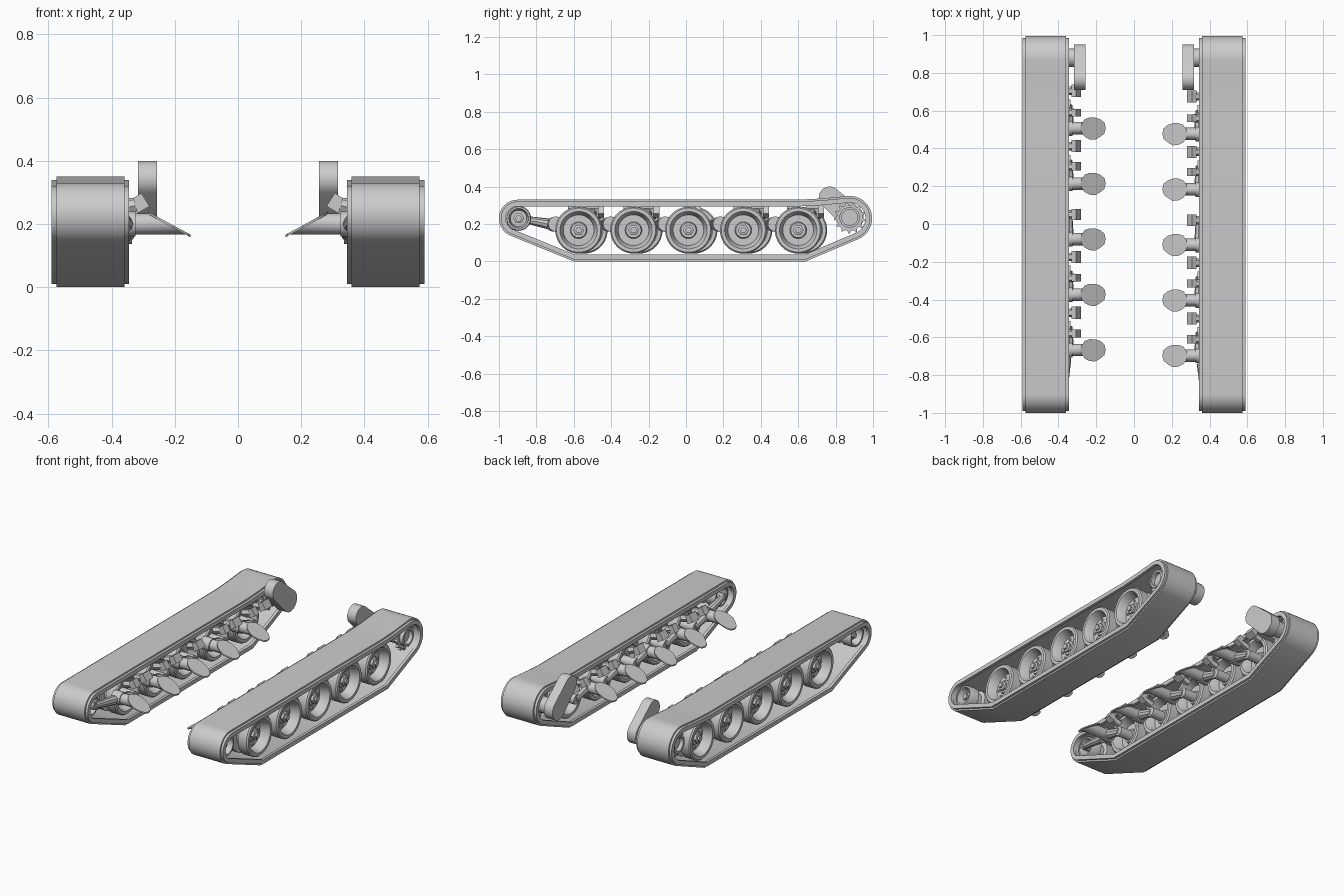
import bpy, bmesh, random
from math import sin, cos, pi, radians
from mathutils import Vector

cube = bpy.data.objects.get("Cube")
if cube:
    bpy.data.objects.remove(cube)

GREY = (0.6, 0.6, 0.6, 1)
steel = bpy.data.materials.new("grey_steel")
steel.use_nodes = True
steel.diffuse_color = GREY
steel.node_tree.nodes["Principled BSDF"].inputs["Base Color"].default_value = GREY


def loft(name, loops, side, cyclic=False):
    """Skin equal-length loops; cap the ends, or close the skin if cyclic."""
    bm = bmesh.new()
    rows = [[bm.verts.new((side * x, y, z)) for x, y, z in loop] for loop in loops]
    pairs = list(zip(rows, rows[1:]))
    if cyclic:
        pairs.append((rows[-1], rows[0]))
    else:
        bm.faces.new(rows[0])
        bm.faces.new(rows[-1])
    for a, b in pairs:
        for i in range(len(a)):
            bm.faces.new((a[i - 1], a[i], b[i], b[i - 1]))
    bmesh.ops.recalc_face_normals(bm, faces=bm.faces)
    mesh = bpy.data.meshes.new(name)
    bm.to_mesh(mesh)
    bm.free()
    mesh.materials.append(steel)
    mesh.shade_smooth()
    mesh.set_sharp_from_angle(angle=radians(32))
    ob = bpy.data.objects.new(name, mesh)
    bpy.context.collection.objects.link(ob)


def arc(cy, cz, r, a0, a1, n):
    return [(cy + r * cos(radians(a0 + (a1 - a0) * i / n)),
             cz + r * sin(radians(a0 + (a1 - a0) * i / n))) for i in range(n + 1)]


def at_x(points, x):
    return [(x, y, z) for y, z in points]


def prism(name, points, x0, x1, side):
    loft(name, [at_x(points, x0), at_x(points, x1)], side)


def circle(y, z, r, n):
    return arc(y, z, r, 0, 360 - 360 / n, n - 1)


def lathe(name, profile, y, z, side, n=32, cyclic=False):
    """Profile of (radius, x) turned about an axis along x."""
    loft(name, [at_x(circle(y, z, r, n), x) for r, x in profile], side, cyclic)


def bar(name, p, q, r0, r1, side, n=10):
    """Round tapered bar between two points."""
    p, q = Vector(p), Vector(q)
    rot = (q - p).to_track_quat('Z', 'Y')
    loft(name, [[c + rot @ Vector((r * cos(2 * pi * i / n), r * sin(2 * pi * i / n), 0))
                 for i in range(n)] for c, r in ((p, r0), (q, r1))], side)


def outline(d):
    """Track path in (y, z), moved inward by d."""
    return (arc(-0.9, 0.23, 0.1 - d, 90, 248, 18)
            + [(-0.6 + 0.2 * d, d), (0.64 - 0.2 * d, d)]
            + arc(0.875, 0.23, 0.12 - d, -67, 95, 18)
            + [(0.72, 0.336 - d), (0.6, 0.33 - d)])


def band(name, d0, d1, x0, x1, side):
    loft(name, [at_x(outline(d0), x0), at_x(outline(d0), x1),
                at_x(outline(d1), x1), at_x(outline(d1), x0)], side, True)


MID = 0.4675     # centre line of one track


def wheel(name, y, z, k, side):
    """Dished twin wheel with hub nut and ring of bolts."""
    half = [(0.04, 0.045), (0.045, 0.03), (0.082, 0.03), (0.095, 0.08), (0.1, 0.088),
            (0.118, 0.088), (0.125, 0.08), (0.125, 0.022), (0.085, 0.015)]
    prof = half + [(r, -x) for r, x in reversed(half)]
    lathe(name, [(r * k, MID + x) for r, x in prof], y, z, side, 40)
    lathe(name + "_nut", [(0.03, MID), (0.03, MID + 0.06), (0.018, MID + 0.064),
                          (0.018, MID + 0.075)], y, z, side, 6)
    for by, bz in circle(y, z, 0.063 * k, 8):
        prism(name + "_bolt", circle(by, bz, 0.008 * k, 6), MID + 0.02, MID + 0.037, side)


def tilted_block(name, y, w, side):
    """Stop block leaning inward above the swing arms."""
    section = [(0.28, 0.256), (0.306, 0.298), (0.332, 0.282), (0.318, 0.234)]
    loft(name, [[(x, y + s * w, z) for x, z in section] for s in (-1, 1)], side)


def flange(name, y, side):
    """Ragged slanted plate where the arm pivot meets the hull."""
    rng = random.Random(4)
    rim = [(cos(2 * pi * i / 14), sin(2 * pi * i / 14), rng.uniform(0.88, 1.03)) for i in range(14)]
    loft(name, [[(0.22 + 0.07 * u * k, y + 0.065 * v * k, 0.2 + 0.038 * u * k + t)
                 for u, v, k in rim] for t in (-0.004, 0.004)], side)


for side in (1, -1):
    shift = 0 if side > 0 else 0.03     # torsion bars stagger the two sides

    # Track belt and its edge rails
    band("track_belt", 0, 0.03, 0.36, 0.575, side)
    band("track_outer_rail", 0.01, 0.036, 0.572, 0.59, side)
    band("track_inner_rail", 0.01, 0.036, 0.345, 0.363, side)

    # Road wheels with trailing arms
    for i in range(5):
        y = 0.6 - 0.2935 * i + shift
        py = y - 0.123
        wheel("road_wheel", y, 0.167, 1, side)
        bar("axle", (0.335, y, 0.167), (MID, y, 0.167), 0.03, 0.03, side, 16)
        bar("swing_arm", (0.35, py, 0.2), (0.35, y, 0.167), 0.032, 0.024, side)
        prism("arm_pivot", circle(py, 0.2, 0.04, 14), 0.325, 0.385, side)
        # Pivot tube, cut off along the slanted flange
        ring = circle(py, 0.2, 0.033, 18)
        loft("pivot_tube", [at_x(ring, 0.345),
                            [(0.22 + (z - 0.2) * 1.84, cy, z) for cy, z in ring]], side)
        flange("hull_flange", py, side)

    # Stop blocks and dampers
    for y, w in ((0.675, 0.033), (0.56, 0.02), (0.382, 0.032), (0.275, 0.022), (0.02, 0.03),
                 (-0.205, 0.032), (-0.315, 0.02), (-0.5, 0.032), (-0.61, 0.022)):
        tilted_block("stop_block", y + shift, w, side)
        bar("stop_bracket", (0.315, y + shift, 0.262), (0.375, y + shift, 0.245),
            0.022, 0.022, side, 6)

    # Front idler and crank
    wheel("idler_wheel", -0.895, 0.23, 0.53, side)
    bar("idler_axle", (0.36, -0.895, 0.23), (MID, -0.895, 0.23), 0.022, 0.022, side)
    bar("idler_crank", (0.37, -0.895, 0.23), (0.36, -0.74 + shift, 0.2), 0.018, 0.028, side)

    # Rear drive sprocket: hollow drum and two toothed rings
    lathe("sprocket_drum", [(0.055, 0.38), (0.055, 0.565), (0.042, 0.565), (0.042, 0.54),
                            (0.02, 0.53), (0.02, 0.38)], 0.875, 0.235, side, 32, True)
    teeth = [(0.875 + r * cos(a), 0.233 + r * sin(a)) for t in range(13)
             for r, o in ((0.07, 0), (0.07, 0.2), (0.084, 0.28), (0.084, 0.36))
             for a in [2 * pi * t / 13 + o]]
    for x in (0.395, 0.525):
        prism("sprocket_ring", teeth, x, x + 0.016, side)

    # Final drive housing
    housing = arc(0.885, 0.235, 0.065, -132, 48, 16) + arc(0.768, 0.342, 0.058, 48, 228, 16)
    prism("final_drive", housing, 0.257, 0.317, side)
    prism("final_drive_shaft", circle(0.88, 0.235, 0.048, 24), 0.31, 0.4, side)
